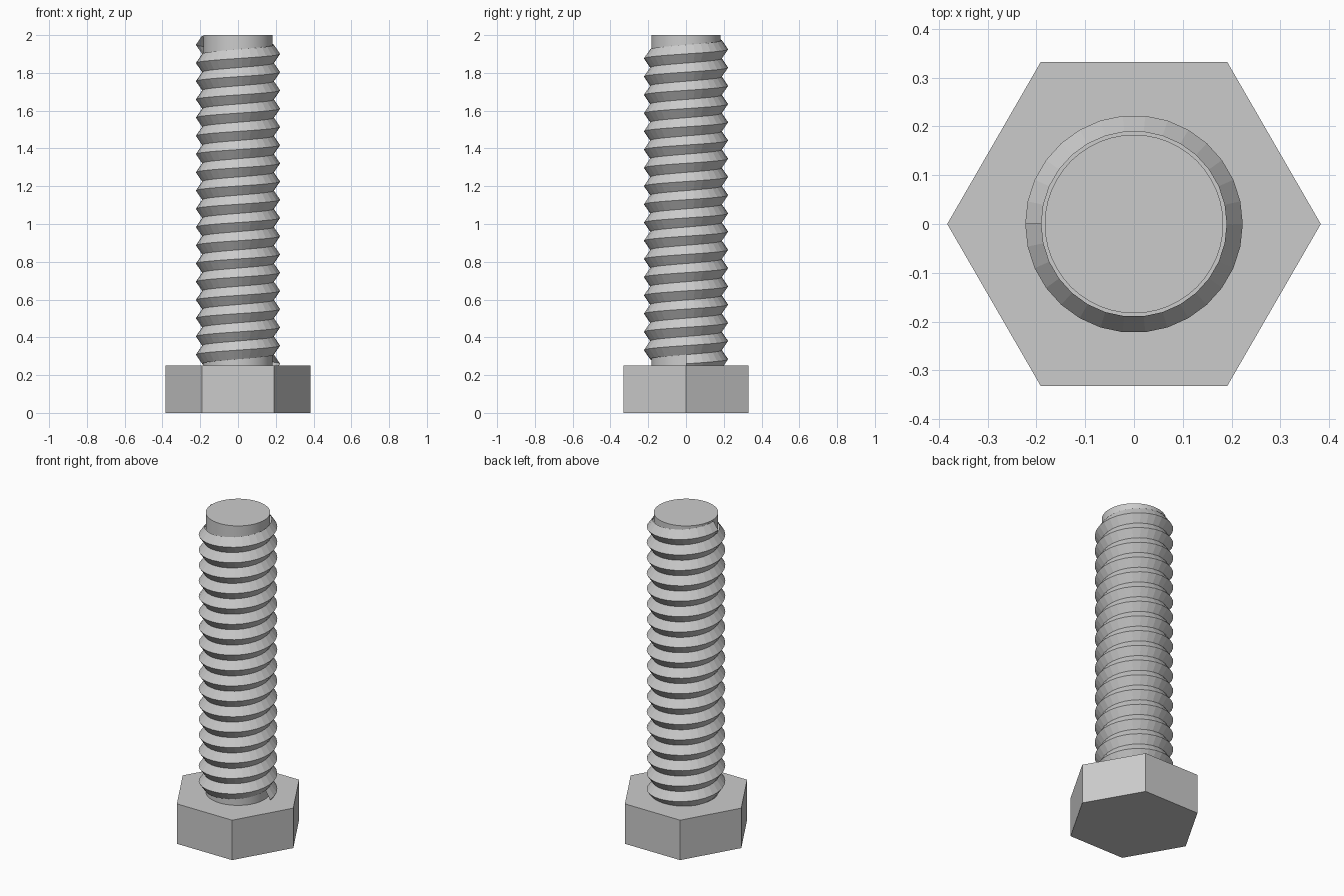
import bpy
import bmesh
from math import cos, sin, pi

old = bpy.data.objects.get("Cube")
if old:
    bpy.data.objects.remove(old, do_unlink=True)

steel = bpy.data.materials.new("grey_steel")
STEEL_COLOUR = (0.6, 0.6, 0.6, 1)
steel.diffuse_color = STEEL_COLOUR
steel.use_nodes = True
steel.node_tree.nodes["Principled BSDF"].inputs["Base Color"].default_value = STEEL_COLOUR


def add_object(name, bm):
    mesh = bpy.data.meshes.new(name)
    bm.to_mesh(mesh)
    bm.free()
    mesh.materials.append(steel)
    obj = bpy.data.objects.new(name, mesh)
    bpy.context.scene.collection.objects.link(obj)
    return obj


def prism(name, sides, radius, bottom, top):
    """Upright prism with its first corner on +x."""
    bm = bmesh.new()
    ring = [bm.verts.new((radius * cos(2 * pi * i / sides),
                          radius * sin(2 * pi * i / sides), bottom))
            for i in range(sides)]
    base = bm.faces.new(ring)
    lifted = bmesh.ops.extrude_face_region(bm, geom=[base], use_keep_orig=True)["geom"]
    for v in lifted:
        if isinstance(v, bmesh.types.BMVert):
            v.co.z = top
    bmesh.ops.recalc_face_normals(bm, faces=bm.faces)
    return add_object(name, bm)


def helix(name, root, crest, start, pitch, turns, steps):
    """Right-handed V thread, swept from +x around the shank."""
    bm = bmesh.new()
    half = pitch / 2
    profile = [(root, -half), (crest, 0), (root, half)]
    rings = []
    for i in range(int(turns * steps) + 1):
        a = 2 * pi * i / steps
        z = start + pitch * i / steps
        rings.append([bm.verts.new((r * cos(a), r * sin(a), z + dz))
                      for r, dz in profile])
    for a, b in zip(rings, rings[1:]):
        for j in range(2):
            bm.faces.new((a[j], b[j], b[j + 1], a[j + 1]))
    # Adjacent turns share their root line
    bmesh.ops.remove_doubles(bm, verts=bm.verts, dist=0.0005)
    return add_object(name, bm)


# Hexagonal head
prism("hex_head", 6, 0.383, 0, 0.25)

# Plain round core, rising above the thread
shank = prism("shank", 48, 0.183, 0.24, 2)
for poly in shank.data.polygons:
    poly.use_smooth = abs(poly.normal.z) < 0.5
for edge in shank.data.edges:
    z0, z1 = (shank.data.vertices[v].co.z for v in edge.vertices)
    edge.use_edge_sharp = abs(z0 - z1) < 0.001

# Faceted screw thread
helix("thread", 0.19, 0.223, 0.26, 0.0965, 17.5, 30)
